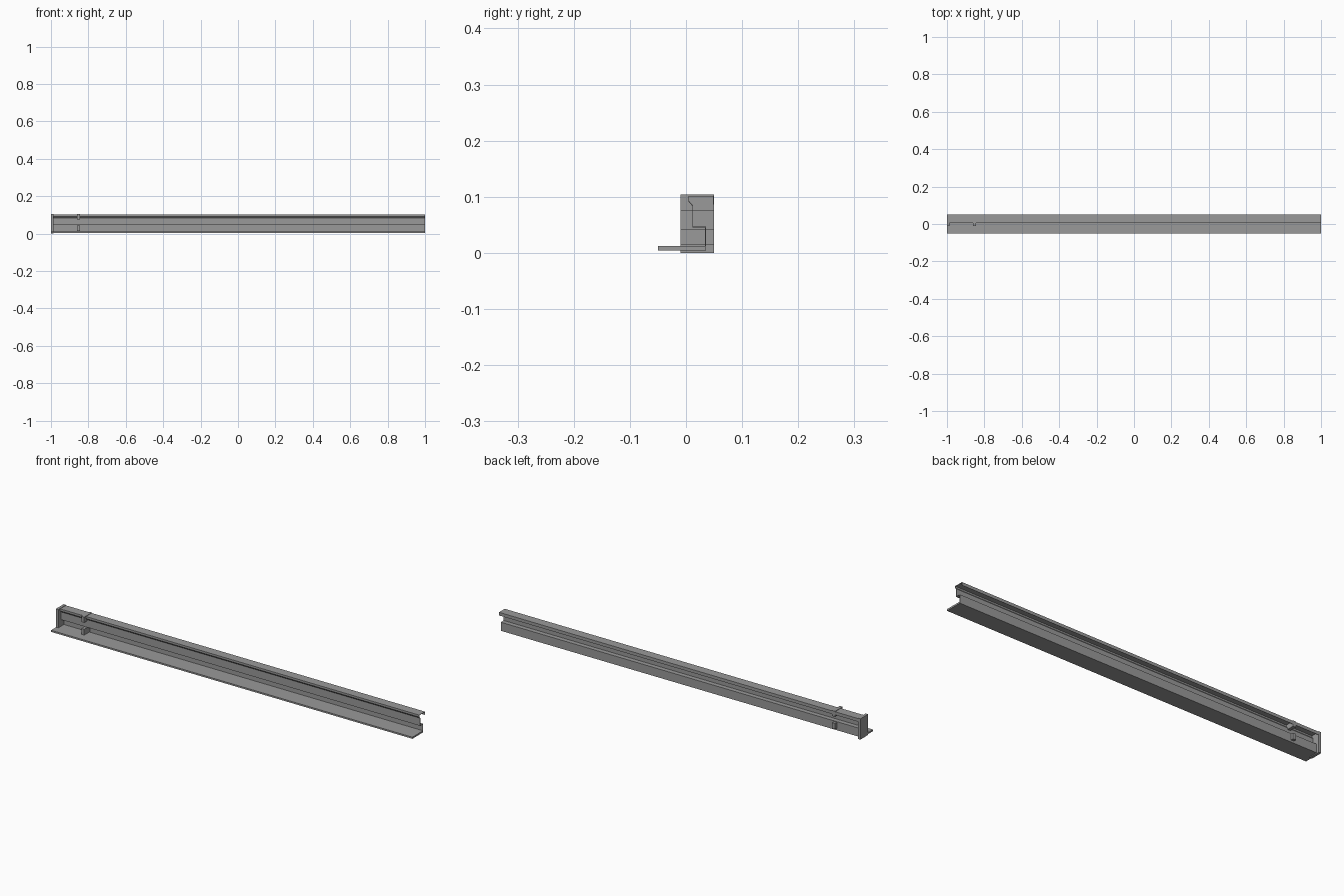
import bpy

cube = bpy.data.objects.get("Cube")
if cube:
    bpy.data.objects.remove(cube, do_unlink=True)

steel = bpy.data.materials.new("grey_steel")
steel.use_nodes = True
GREY = (0.32, 0.32, 0.32, 1)
steel.diffuse_color = GREY
steel.node_tree.nodes["Principled BSDF"].inputs["Base Color"].default_value = GREY


def make_object(name, verts, faces):
    mesh = bpy.data.meshes.new(name)
    mesh.from_pydata(verts, [], faces)
    mesh.materials.append(steel)
    obj = bpy.data.objects.new(name, mesh)
    bpy.context.collection.objects.link(obj)
    return obj


def box(name, low, high):
    ends = list(zip(low, high))
    verts = [(x, y, z) for x in ends[0] for y in ends[1] for z in ends[2]]
    faces = [(0, 1, 3, 2), (4, 6, 7, 5), (0, 4, 5, 1),
             (2, 3, 7, 6), (0, 2, 6, 4), (1, 5, 7, 3)]
    return make_object(name, verts, faces)


def folded_sheet(name, profile, left, right, thickness):
    """Sweep an open (y, z) profile along x and give it a thin wall."""
    n = len(profile)
    verts = [(x, y, z) for x in (left, right) for y, z in profile]
    faces = [(i, i + 1, n + i + 1, n + i) for i in range(n - 1)]
    obj = make_object(name, verts, faces)
    wall = obj.modifiers.new("wall", "SOLIDIFY")
    wall.thickness = thickness
    wall.offset = 0
    wall.use_even_offset = True
    return obj


# Flat lower flange running the full length
box("lower_flange", (-1, -0.05, 0.004), (1, 0.035, 0.012))

# Folded rail: lower web, ledge, upper web, top cap and rear lip
rail_profile = [(0.035, 0.004), (0.035, 0.046), (0.012, 0.046),
                (0.012, 0.084), (0.005, 0.092), (0.005, 0.101),
                (0.049, 0.101), (0.049, 0.086)]
folded_sheet("folded_rail", rail_profile, -0.99, 1, 0.0015)

# End plate closing the rail
box("end_plate", (-1, -0.01, 0), (-0.987, 0.05, 0.104))

# Pair of stop blocks near the closed end
for name, bottom, top in (("lower_stop", 0.014, 0.043),
                          ("upper_stop", 0.076, 0.104)):
    box(name, (-0.86, -0.01, bottom), (-0.844, 0.05, top))
